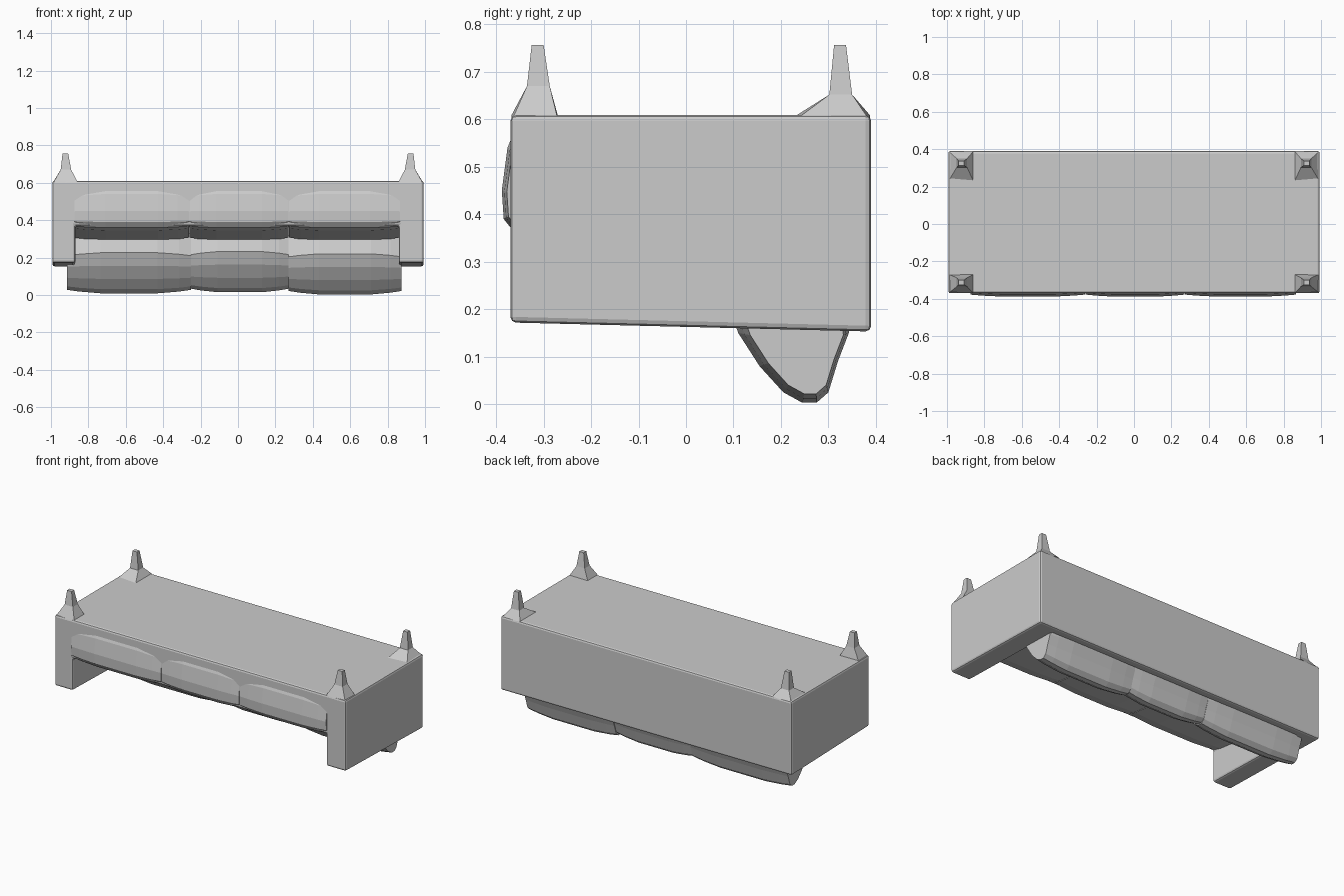
import bpy, bmesh

if "Cube" in bpy.data.objects:
    bpy.data.objects.remove(bpy.data.objects["Cube"])

# An upturned three-seat sofa: feet point up, cushions face down


def make_object(name, bm):
    bmesh.ops.recalc_face_normals(bm, faces=bm.faces)
    mesh = bpy.data.meshes.new(name)
    bm.to_mesh(mesh)
    bm.free()
    ob = bpy.data.objects.new(name, mesh)
    bpy.context.collection.objects.link(ob)
    return ob


def loft(name, rings):
    """Skin a list of equal-length closed rings and cap both ends."""
    bm = bmesh.new()
    rows = [[bm.verts.new(p) for p in ring] for ring in rings]
    n = len(rows[0])
    for a, b in zip(rows, rows[1:]):
        for i in range(n):
            j = (i + 1) % n
            bm.faces.new((a[i], a[j], b[j], b[i]))
    bm.faces.new(rows[0])
    bm.faces.new(rows[-1])
    return make_object(name, bm)


def rect(x0, x1, y0, y1, z):
    return [(x0, y0, z), (x1, y0, z), (x1, y1, z), (x0, y1, z)]


def bevel(ob, width, segments=2):
    m = ob.modifiers.new("soft_edges", "BEVEL")
    m.width = width
    m.segments = segments
    m.limit_method = "ANGLE"


# Frame: arms, back and base in one shell, arms drawn up slightly at the front
ring = rect(-0.993, 0.993, -0.37, 0.39, 0.153)
ring = [(x, y, 0.172 if y < 0 else z) for x, y, z in ring]
frame = loft("sofa_frame", [ring, rect(-0.993, 0.993, -0.37, 0.39, 0.609)])
cutter = loft("seat_opening_cutter", [rect(-0.87, 0.86, -0.6, 0.335, -0.1),
                                      rect(-0.87, 0.86, -0.6, 0.335, 0.37)])
cutter.hide_render = True
cutter.hide_viewport = True
cut = frame.modifiers.new("seat_opening", "BOOLEAN")
cut.operation = "DIFFERENCE"
cut.solver = "EXACT"
cut.object = cutter
bevel(frame, 0.012)


def cushion(name, x0, x1, profile, centre, pinch, shift=0.0):
    """Puffy cushion: the y-z profile shrinks toward its centre at both ends."""
    rings = []
    cy, cz = centre
    for t, s in ((0, pinch), (0.1, (1 + pinch) / 2), (0.27, 1), (0.73, 1),
                 (0.9, (1 + pinch) / 2), (1, pinch)):
        x = x0 + (x1 - x0) * t
        rings.append([(x, cy + (y - cy) * s, cz + (z - cz) * s + shift)
                      for y, z in profile])
    return loft(name, rings)


# Seat cushions, rolling over the front edge
seat = [(-0.36, 0.58), (-0.376, 0.54), (-0.388, 0.45), (-0.384, 0.39),
        (-0.36, 0.36), (-0.3, 0.345), (0.16, 0.29), (0.16, 0.4), (-0.34, 0.5)]
# Back cushions, leaning and standing above the frame
back = [(0.13, 0.36), (0.085, 0.22), (0.11, 0.15), (0.155, 0.08), (0.205, 0.025),
        (0.245, 0.003), (0.275, 0.003), (0.3, 0.025), (0.32, 0.09),
        (0.343, 0.15), (0.338, 0.36)]

for side, s0, s1, b0, b1, lift in (("left", -0.875, -0.262, -0.915, -0.25, 0.006),
                                   ("middle", -0.258, 0.27, -0.25, 0.27, 0.012),
                                   ("right", 0.274, 0.865, 0.27, 0.875, 0.0)):
    cushion(side + "_seat_cushion", s0, s1, seat, (-0.3, 0.43), 0.88)
    cushion(side + "_back_cushion", b0, b1, back, (0.27, 0.12), 0.84, lift)


# Feet: flared corner blocks tapering to slim pegs
for sx, side in ((-1, "left"), (1, "right")):
    for name, o, i, y1, y2, y3, y4, y5, y6, zb in (
            ("front", -0.368, -0.27, -0.335, -0.287, -0.325, -0.3, 0, 0, 0.67),
            ("back", 0.388, 0.232, 0.35, 0.302, 0.337, 0.312, 0, 0, 0.652)):
        base = [(sx * a, b, z) for a, b, z in (
            (0.99, o, 0.596), (0.86, o, 0.608), (0.86, i, 0.608), (0.99, i, 0.6))]
        rings = [base,
                 [(sx * a, b, zb) for a, b in ((0.948, y1), (0.892, y1), (0.892, y2), (0.948, y2))],
                 [(sx * a, b, 0.757) for a, b in ((0.938, y3), (0.908, y3), (0.908, y4), (0.938, y4))]]
        loft(side + "_" + name + "_foot", rings)
